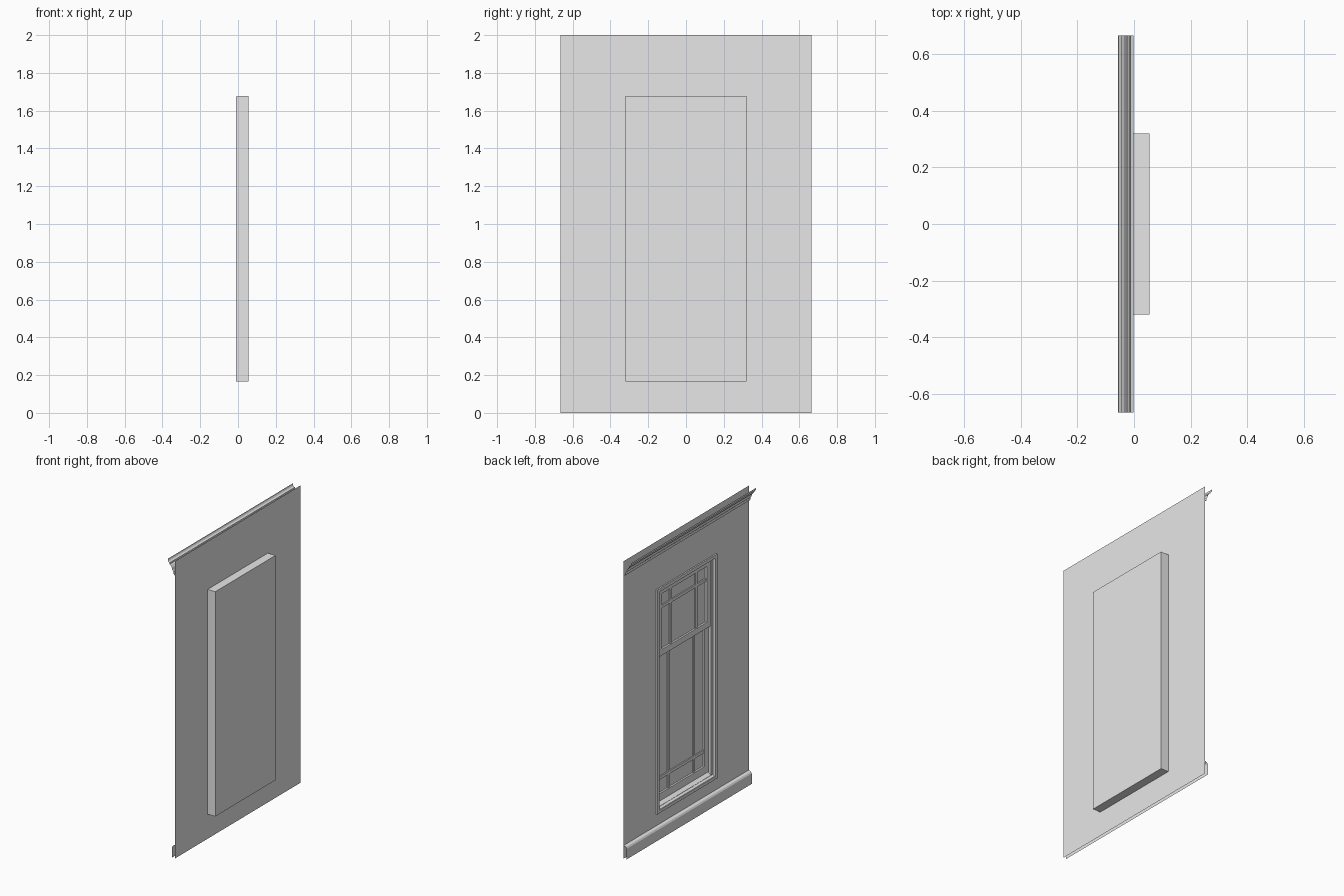
import bpy
import bmesh

if "Cube" in bpy.data.objects:
    bpy.data.objects.remove(bpy.data.objects["Cube"], do_unlink=True)

grey = bpy.data.materials.new("plain_grey")
grey.use_nodes = True
grey.diffuse_color = (0.8, 0.8, 0.8, 1)
grey.node_tree.nodes["Principled BSDF"].inputs["Base Color"].default_value = (0.8, 0.8, 0.8, 1)

WALL_X, BACK_X = -0.002, 0.055
HALF_W, TOP = 0.665, 2.0
OPEN_Y, OPEN_Z0, OPEN_Z1 = 0.32, 0.165, 1.677


def finish(name, bm, recalc=True):
    if recalc:
        bmesh.ops.recalc_face_normals(bm, faces=bm.faces)
    mesh = bpy.data.meshes.new(name)
    bm.to_mesh(mesh)
    bm.free()
    mesh.materials.append(grey)
    obj = bpy.data.objects.new(name, mesh)
    bpy.context.collection.objects.link(obj)
    return obj


def add_box(bm, x, y, z):
    """Box between the (low, high) pairs on each axis."""
    geom = bmesh.ops.create_cube(bm, size=1)
    for v in geom["verts"]:
        for axis, (low, high) in enumerate((x, y, z)):
            v.co[axis] = high if v.co[axis] > 0 else low
    return geom["verts"]


def add_ring(bm, x, half, z0, z1, side, bottom, top):
    """Rectangular frame with its own side, bottom and top widths."""
    for s in (-1, 1):
        add_box(bm, x, sorted((s * half, s * (half - side))), (z0, z1))
    inner = (-half + side, half - side)
    add_box(bm, x, inner, (z0, z0 + bottom))
    add_box(bm, x, inner, (z1 - top, z1))


def sweep(name, profile, half, closed=False):
    """Run an (x, z) profile along y, as a sheet or as a solid."""
    bm = bmesh.new()
    ends = [[bm.verts.new((x, y, z)) for x, z in profile] for y in (-half, half)]
    count = len(profile)
    for i in range(count if closed else count - 1):
        j = (i + 1) % count
        bm.faces.new((ends[0][i], ends[0][j], ends[1][j], ends[1][i]))
    if closed:
        for end in ends:
            bm.faces.new(end)
    return finish(name, bm, recalc=closed)


# Thin wall sheet around the window opening
bm = bmesh.new()
for y0, y1, z0, z1 in ((-HALF_W, -OPEN_Y, 0, TOP), (OPEN_Y, HALF_W, 0, TOP),
                       (-OPEN_Y, OPEN_Y, 0, OPEN_Z0), (-OPEN_Y, OPEN_Y, OPEN_Z1, TOP)):
    bm.faces.new([bm.verts.new((WALL_X, y, z))
                  for y, z in ((y0, z0), (y1, z0), (y1, z1), (y0, z1))])
bmesh.ops.remove_doubles(bm, verts=bm.verts, dist=0.0001)
finish("wall", bm, recalc=False)

# Housing behind the window, open towards the wall
bm = bmesh.new()
add_box(bm, (WALL_X, BACK_X), (-OPEN_Y, OPEN_Y), (OPEN_Z0, OPEN_Z1))
bm.normal_update()
bmesh.ops.delete(bm, geom=[f for f in bm.faces if f.calc_center_median().x < WALL_X + 0.001],
                 context="FACES")
finish("window_housing", bm, recalc=False)

# Casing and the stepped jamb inside it
bm = bmesh.new()
add_ring(bm, (-0.01, 0.01), OPEN_Y - 0.001, OPEN_Z0 + 0.001, OPEN_Z1 - 0.001, 0.022, 0.02, 0.022)
finish("window_casing", bm)
bm = bmesh.new()
add_ring(bm, (0.008, 0.053), 0.318, 0.168, 1.675, 0.04, 0.03, 0.034)
finish("window_jamb", bm)

# Sloping sill
sweep("window_sill", [(-0.006, 0.17), (-0.006, 0.188), (0.052, 0.222), (0.052, 0.17)],
      0.296, closed=True)

# Sashes, each with a pane and narrow bars near its edges
for name, x, z0, z1, low, high, bar_z in (
        ("upper", 0.012, 1.2, 1.645, 0.04, 0.03, 1.525),
        ("lower", 0.029, 0.215, 1.235, 0.05, 0.035, 0.365)):
    bm = bmesh.new()
    add_ring(bm, (x, x + 0.02), 0.28, z0, z1, 0.042, low, high)
    finish(name + "_sash", bm)

    bm = bmesh.new()
    bars = (x + 0.004, x + 0.016)
    for s in (-1, 1):
        add_box(bm, bars, (s * 0.135 - 0.01, s * 0.135 + 0.01), (z0 + low, z1 - high))
    for y0, y1 in ((-0.238, -0.145), (-0.125, 0.125), (0.145, 0.238)):
        add_box(bm, bars, (y0, y1), (bar_z - 0.01, bar_z + 0.01))
    finish(name + "_glazing_bars", bm)

    bm = bmesh.new()
    add_box(bm, (x + 0.012, x + 0.015), (-0.24, 0.24), (z0 + low, z1 - high))
    finish(name + "_pane", bm)

# Open moulding sheets along the wall
sweep("cornice", [(WALL_X, 1.902), (-0.012, 1.906), (-0.014, 1.925), (-0.022, 1.932),
                  (-0.026, 1.948), (-0.036, 1.962), (-0.043, 1.967), (-0.043, 1.977),
                  (-0.053, 1.983), (-0.057, 1.99), (-0.057, TOP)], HALF_W)
sweep("baseboard", [(-0.024, 0), (-0.024, 0.07), (-0.018, 0.08), (WALL_X, 0.088)], HALF_W)
